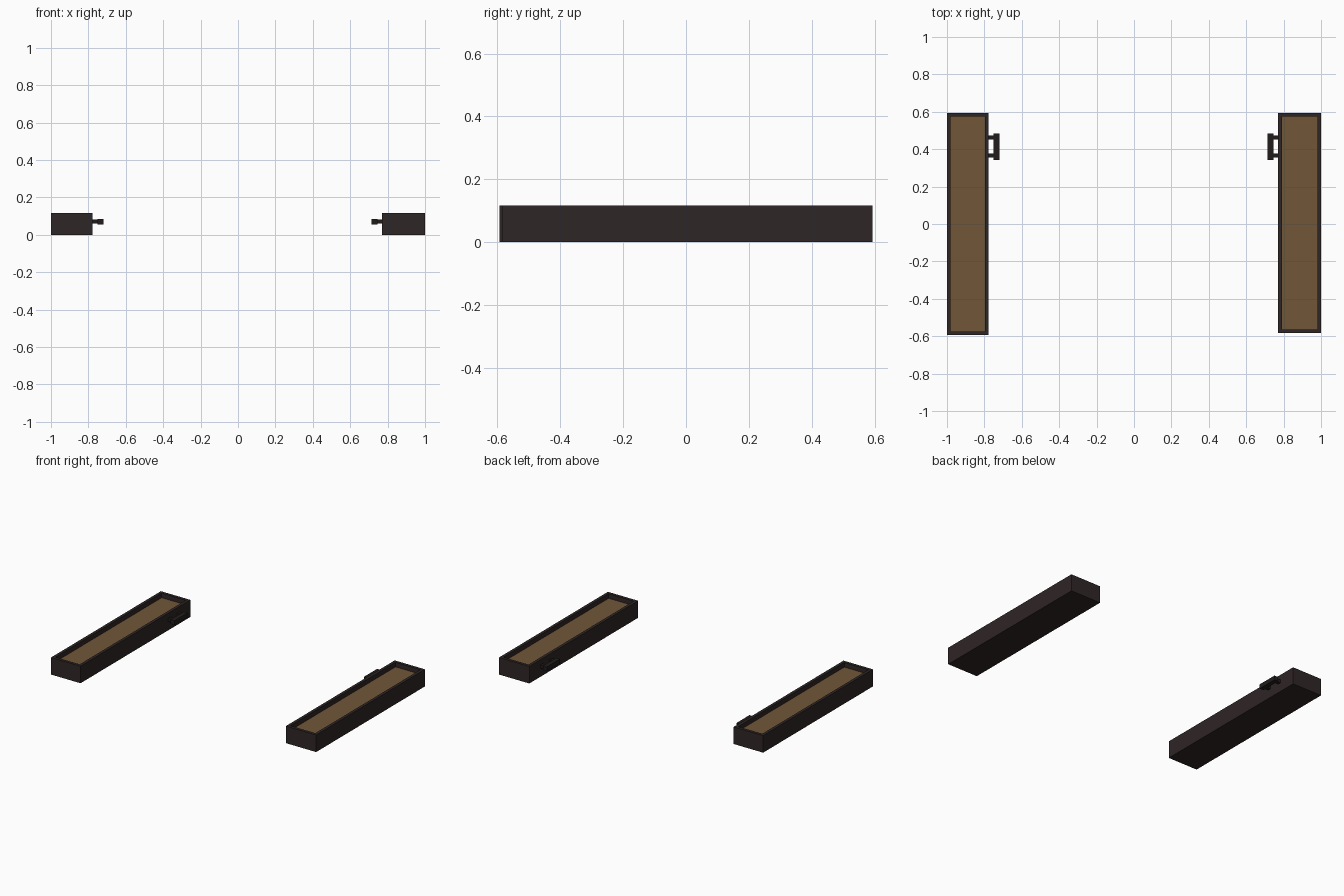
import bpy, bmesh

if "Cube" in bpy.data.objects:
    bpy.data.objects.remove(bpy.data.objects["Cube"])


def material(name, rgb):
    m = bpy.data.materials.new(name)
    m.diffuse_color = (*rgb, 1)
    m.use_nodes = True
    m.node_tree.nodes["Principled BSDF"].inputs["Base Color"].default_value = m.diffuse_color
    return m


FRAME = material("dark brown frame", (0.028, 0.019, 0.019))
PANEL = material("tan panel", (0.165, 0.096, 0.040))
METAL = material("black metal", (0.016, 0.012, 0.012))


def finish(name, bm, mats):
    me = bpy.data.meshes.new(name)
    bm.to_mesh(me)
    bm.free()
    for m in mats:
        me.materials.append(m)
    ob = bpy.data.objects.new(name, me)
    bpy.context.collection.objects.link(ob)
    return ob


def add_box(bm, lo, hi):
    verts = bmesh.ops.create_cube(bm, size=1)["verts"]
    for v in verts:
        v.co = [lo[i] if v.co[i] < 0 else hi[i] for i in range(3)]


# Drawer: closed box whose top is inset for the rim and sunk to a tan floor
def drawer(name, x0, x1, y0, y1, height=0.117, rim=0.028, depth=0.032):
    bm = bmesh.new()
    add_box(bm, (x0, y0, 0), (x1, y1, height))
    bm.normal_update()
    top = max(bm.faces, key=lambda f: f.normal.z)
    bmesh.ops.inset_region(bm, faces=[top], thickness=rim)
    # straight walls around the sunken floor
    floor = bmesh.ops.extrude_discrete_faces(bm, faces=[top])["faces"][0]
    floor.material_index = 1
    for v in floor.verts:
        v.co.z -= depth
    bmesh.ops.recalc_face_normals(bm, faces=bm.faces)
    finish(name, bm, [FRAME, PANEL])


# Pull handle: two short posts and a bar along the inner side
def handle(name, side, wall, inner, outer):
    bm = bmesh.new()

    def span(a, b, y0, y1, z0, z1):
        xs = sorted((side * a, side * b))
        add_box(bm, (xs[0], y0, z0), (xs[1], y1, z1))

    for y in (0.366, 0.463):
        span(outer, wall, y - 0.011, y + 0.011, 0.060, 0.082)
    span(inner, outer, 0.342, 0.484, 0.056, 0.086)
    finish(name, bm, [METAL])


drawer("left_drawer", -1.0, -0.777, -0.594, 0.594)
drawer("right_drawer", 0.771, 1.0, -0.583, 0.594)
handle("left_handle", -1, 0.777, 0.720, 0.750)
handle("right_handle", 1, 0.771, 0.715, 0.745)
